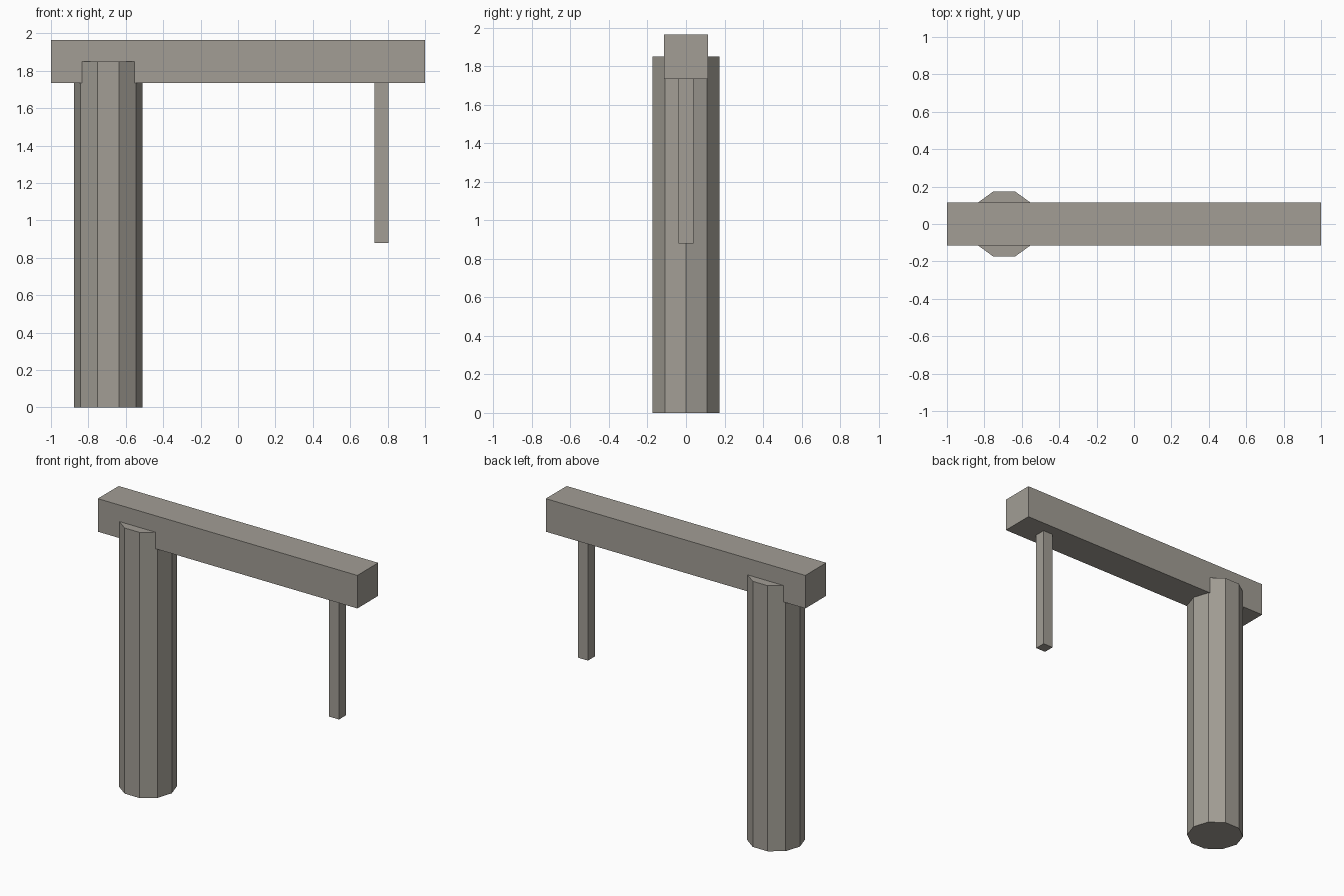
import bpy
import math

if "Cube" in bpy.data.objects:
    bpy.data.objects.remove(bpy.data.objects["Cube"], do_unlink=True)

# Single weathered stone-grey material
stone = bpy.data.materials.new("warm_grey")
stone.use_nodes = True
colour = (0.36, 0.34, 0.30, 1.0)
stone.diffuse_color = colour
stone.node_tree.nodes["Principled BSDF"].inputs["Base Color"].default_value = colour


def finish(name):
    obj = bpy.context.object
    obj.name = name
    obj.data.materials.append(stone)
    return obj


def box(name, x, z, width, depth, height):
    """Box centred on y = 0, with its underside at z."""
    bpy.ops.mesh.primitive_cube_add(size=1, location=(x, 0, z + height / 2))
    obj = finish(name)
    obj.scale = (width, depth, height)
    bpy.ops.object.transform_apply(location=False, rotation=False, scale=True)
    return obj


BEAM_BOTTOM = 1.735
BEAM_HEIGHT = 0.23
BEAM_MIDDLE = BEAM_BOTTOM + BEAM_HEIGHT / 2

# Horizontal beam
box("beam", 0, BEAM_BOTTOM, 2.0, BEAM_HEIGHT, BEAM_HEIGHT)

# Ten-sided post, ending halfway up the beam, corners on the x axis
bpy.ops.mesh.primitive_cylinder_add(
    vertices=10, radius=0.184, depth=BEAM_MIDDLE,
    location=(-0.694, 0, BEAM_MIDDLE / 2), rotation=(0, 0, math.pi / 2))
finish("post")

# Thin bar hanging under the far end of the beam
HANGER_BOTTOM = 0.88
box("hanger", 0.767, HANGER_BOTTOM, 0.076, 0.076, BEAM_MIDDLE - HANGER_BOTTOM)
